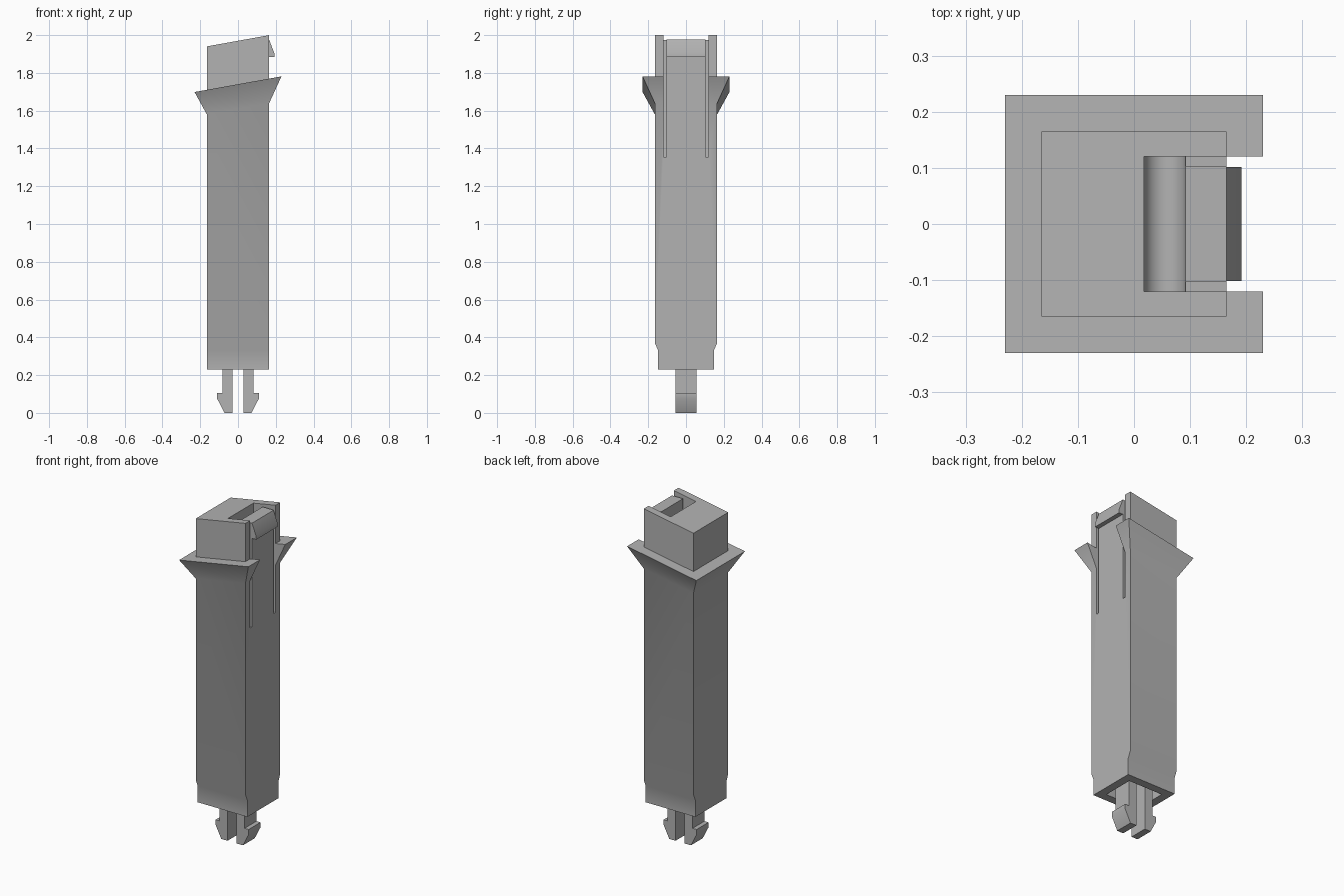
import bpy
import bmesh
from math import cos, sin, pi, radians

if "Cube" in bpy.data.objects:
    bpy.data.objects.remove(bpy.data.objects["Cube"], do_unlink=True)

grey = bpy.data.materials.new("plain grey")
grey.use_nodes = True
grey.diffuse_color = (0.45, 0.45, 0.45, 1)
grey.node_tree.nodes["Principled BSDF"].inputs["Base Color"].default_value = grey.diffuse_color

HALF = 0.165    # half width of the square shaft
FLARE = 0.23    # half width of the collar rim
SLOPE = 0.18    # rise of the slanted top and collar along x


def loft(name, rings):
    """Closed solid through rings with matching point counts."""
    bm = bmesh.new()
    loops = [[bm.verts.new(p) for p in ring] for ring in rings]
    for a, b in zip(loops, loops[1:]):
        for i in range(len(a)):
            j = (i + 1) % len(a)
            bm.faces.new((a[i], a[j], b[j], b[i]))
    bm.faces.new(loops[0])
    bm.faces.new(loops[-1])
    bmesh.ops.recalc_face_normals(bm, faces=bm.faces)
    mesh = bpy.data.meshes.new(name)
    bm.to_mesh(mesh)
    bm.free()
    mesh.materials.append(grey)
    obj = bpy.data.objects.new(name, mesh)
    bpy.context.collection.objects.link(obj)
    return obj


def prism(name, profile, y0, y1):
    """Extrude an xz profile along y."""
    return loft(name, [[(x, y, z) for x, z in profile] for y in (y0, y1)])


def box(name, x0, x1, y0, y1, z0, z1):
    return prism(name, [(x0, z0), (x1, z0), (x1, z1), (x0, z1)], y0, y1)


def section(hx, hy, z, slope=0):
    """Rectangle whose height may tilt along x."""
    return [(x, y, z + slope * x) for x, y in
            ((-hx, -hy), (hx, -hy), (hx, hy), (-hx, hy))]


def combine(obj, tool, operation="DIFFERENCE"):
    mod = obj.modifiers.new("combine", "BOOLEAN")
    mod.operation = operation
    mod.solver = "EXACT"
    mod.object = tool
    bpy.context.view_layer.objects.active = obj
    bpy.ops.object.modifier_apply(modifier=mod.name)
    bpy.data.objects.remove(tool, do_unlink=True)


# Square shaft with a narrowed foot and slanted top
shaft = loft("shaft", [
    section(HALF, 0.147, 0.23),
    section(HALF, 0.147, 0.33),
    section(HALF, HALF, 0.37),
    section(HALF, HALF, 1.97, SLOPE),
])

# Flared collar, open at the latch side
collar = loft("collar", [
    section(HALF - 0.003, HALF - 0.003, 1.604, SLOPE),
    section(FLARE, FLARE, 1.74, SLOPE),
])
combine(collar, box("collar_gap", 0.1, 0.4, -0.12, 0.12, 1.4, 2.1))
combine(shaft, collar, "UNION")

# Pocket with a rounded floor behind the latch tongue
arc = [(0.055 - 0.037 * cos(pi * i / 12), 1.355 - 0.037 * sin(pi * i / 12))
       for i in range(13)]
combine(shaft, prism("pocket", arc + [(0.092, 2.1), (0.018, 2.1)], -0.12, 0.12))

# Slits freeing the tongue on both sides, and its lowered tip
for y0, y1 in ((-0.12, -0.103), (0.103, 0.12)):
    combine(shaft, box("slit", 0.08, 0.3, y0, y1, 1.355, 2.1))
combine(shaft, box("tip_trim", 0.08, 0.3, -0.11, 0.11, 1.977, 2.1))

# Recess in the underside
combine(shaft, box("recess", -0.115, 0.115, -0.097, 0.097, 0.1, 0.4))

# Catch on the tongue
catch = prism("latch_catch", [(0.15, 1.976), (0.165, 1.976), (0.192, 1.905),
                              (0.192, 1.885), (0.15, 1.885)], -0.102, 0.102)

# Pair of barbed snap legs
barb = [(0.03, 0), (0.072, 0), (0.11, 0.075), (0.11, 0.105),
        (0.083, 0.105), (0.083, 0.41), (0.03, 0.41)]
legs = [prism(name, [(s * x, z) for x, z in barb], -0.056, 0.056)
        for name, s in (("left_snap_leg", 1), ("right_snap_leg", -1))]

for obj in [shaft, catch] + legs:
    bpy.ops.object.select_all(action="DESELECT")
    obj.select_set(True)
    bpy.context.view_layer.objects.active = obj
    bpy.ops.object.shade_smooth_by_angle(angle=radians(30))
